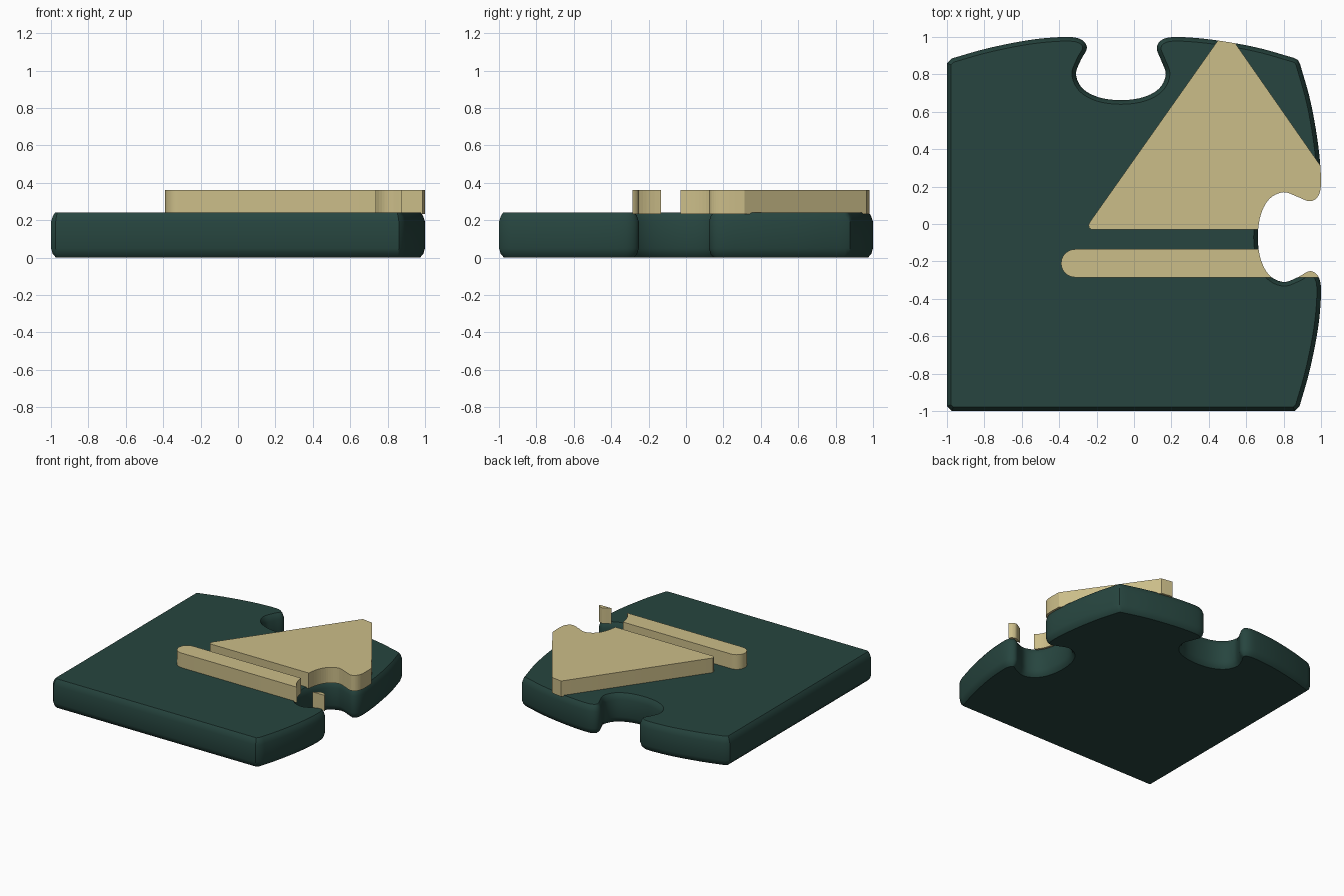
import bpy, bmesh, math
from mathutils import Vector

if "Cube" in bpy.data.objects:
    bpy.data.objects.remove(bpy.data.objects["Cube"])


def material(name, rgb):
    m = bpy.data.materials.new(name)
    m.diffuse_color = (*rgb, 1)
    m.use_nodes = True
    m.node_tree.nodes["Principled BSDF"].inputs["Base Color"].default_value = m.diffuse_color
    return m


green = material("dark green", (0.020, 0.060, 0.050))
cream = material("pale cream", (0.60, 0.51, 0.25))


def spline(pts, n=5):
    """Smooth curve through the points (Catmull-Rom)."""
    p = [Vector(q) for q in pts]
    p = [2 * p[0] - p[1]] + p + [2 * p[-1] - p[-2]]
    out = []
    for a, b, c, d in zip(p, p[1:], p[2:], p[3:]):
        for i in range(n):
            t = i / n
            out.append(0.5 * (2 * b + (c - a) * t + (2 * a - 5 * b + 4 * c - d) * t * t
                              + (3 * b - a - 3 * c + d) * t ** 3))
    return out + [p[-2]]


def inset(loop, d):
    """Move a clockwise outline inwards by d."""
    out = []
    for i, p in enumerate(loop):
        a = (p - loop[i - 1]).normalized()
        b = (loop[(i + 1) % len(loop)] - p).normalized()
        na, nb = Vector((a.y, -a.x)), Vector((b.y, -b.x))
        out.append(p + (na + nb) * d / (1 + na.dot(nb)))
    return out


def loft(name, rings, mat):
    """Stack of (outline, z) rings closed by flat caps."""
    bm = bmesh.new()
    vs = [[bm.verts.new((p[0], p[1], z)) for p in loop] for loop, z in rings]
    n = len(vs[0])
    for lo, hi in zip(vs, vs[1:]):
        for i in range(n):
            j = (i + 1) % n
            bm.faces.new((lo[i], lo[j], hi[j], hi[i]))
    bm.faces.new(vs[0])
    bm.faces.new(vs[-1])
    bmesh.ops.recalc_face_normals(bm, faces=bm.faces)
    me = bpy.data.meshes.new(name)
    bm.to_mesh(me)
    bm.free()
    me.materials.append(mat)
    ob = bpy.data.objects.new(name, me)
    bpy.context.collection.objects.link(ob)
    return ob


def smooth(ob, angle):
    bpy.ops.object.select_all(action='DESELECT')
    ob.select_set(True)
    bpy.context.view_layer.objects.active = ob
    bpy.ops.object.shade_smooth_by_angle(angle=math.radians(angle))


# Back edge with its socket; the right edge is the same curve mirrored on the diagonal
edge = spline([(-0.975, 0.885), (-0.78, 0.94), (-0.55, 0.985), (-0.36, 1.0), (-0.28, 0.985),
               (-0.252, 0.94), (-0.285, 0.875), (-0.31, 0.80), (-0.275, 0.725), (-0.19, 0.678),
               (-0.07, 0.662), (0.05, 0.678), (0.135, 0.725), (0.17, 0.80), (0.145, 0.875),
               (0.122, 0.94), (0.15, 0.985), (0.23, 1.0), (0.42, 0.985), (0.65, 0.945),
               (0.855, 0.888)])
outline = edge + [Vector((0.877, 0.877))] + [p.yx for p in reversed(edge)]
outline += [Vector(p) for p in ((0.86, -1), (-0.975, -1), (-1, -0.975), (-1, 0.86))]

# Puzzle piece body with rounded top and bottom rims
profile = [(0.027, 0), (0.010, 0.018), (0, 0.05), (0, 0.19), (0.010, 0.222), (0.022, 0.24)]
body = loft("puzzle_body", [(inset(outline, d), z) for d, z in profile], green)
smooth(body, 35)

# Hidden prism that trims the raised emblem to the outline of the piece
trim = loft("emblem_trim", [(outline, 0.1), (outline, 0.5)], cream)
trim.hide_render = True
trim.hide_viewport = True

# Raised triangle with a blunt left corner, and bar with a round left end
triangle = [(-0.225, -0.03), (-0.24, -0.022), (-0.243, -0.005), (-0.235, 0.012),
            (0.49, 1.04), (1.235, -0.03)]
r = 0.075
bar = [(-0.315 - r * math.sin(a), -0.21 - r * math.cos(a))
       for a in (math.pi * i / 12 for i in range(13))] + [(1.2, -0.135), (1.2, -0.285)]
for name, shape in (("raised_triangle", triangle), ("raised_bar", bar)):
    ob = loft(name, [(shape, 0.232), (shape, 0.36)], cream)
    smooth(ob, 30)
    cut = ob.modifiers.new("trim", 'BOOLEAN')
    cut.operation, cut.solver, cut.object = 'INTERSECT', 'EXACT', trim
